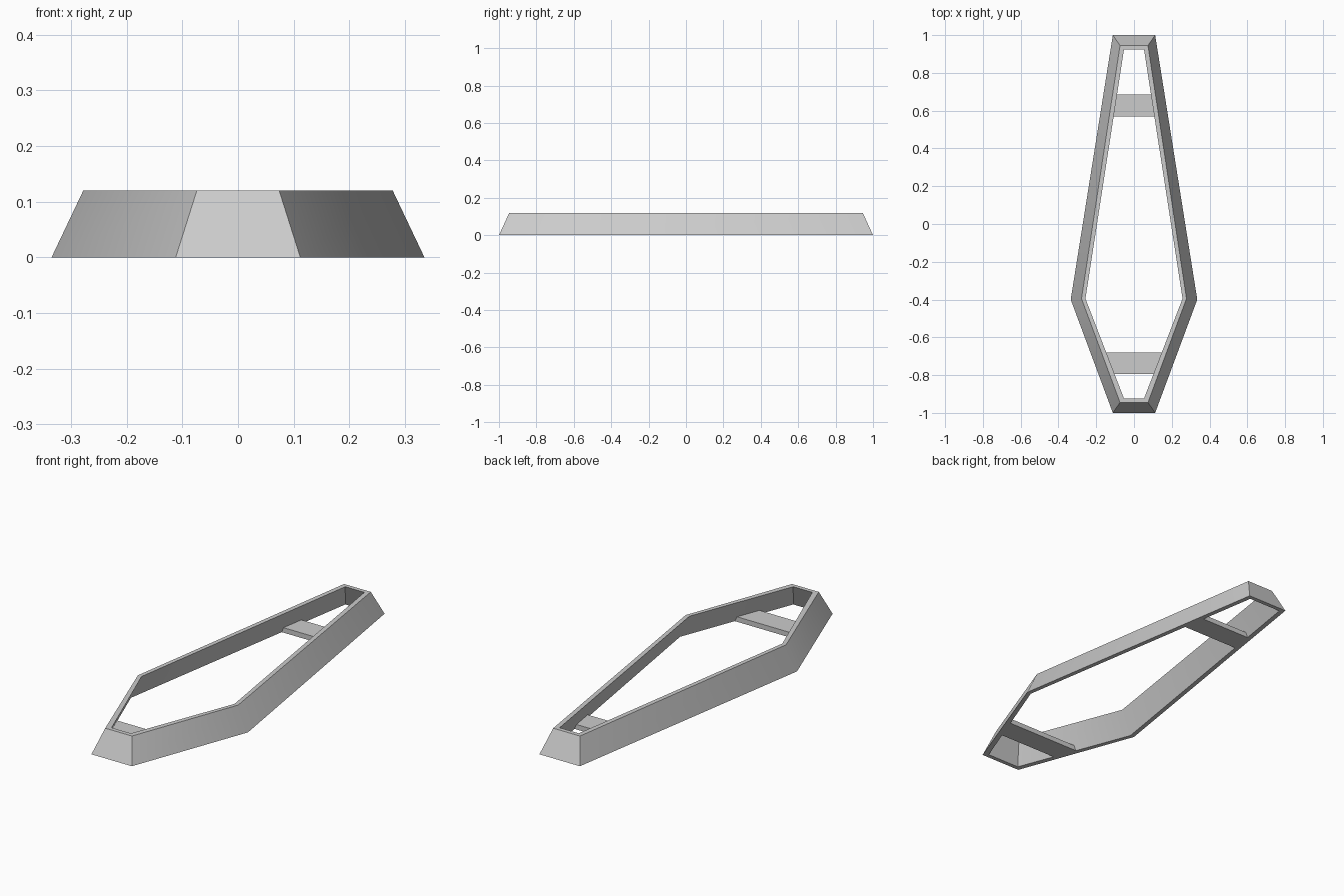
import bpy
import bmesh
from math import radians

if "Cube" in bpy.data.objects:
    bpy.data.objects.remove(bpy.data.objects["Cube"], do_unlink=True)

HEIGHT = 0.12
WALL = 0.022

grey = bpy.data.materials.new("plain_grey")
grey.use_nodes = True
colour = (0.6, 0.6, 0.6, 1)
grey.diffuse_color = colour
grey.node_tree.nodes["Principled BSDF"].inputs["Base Color"].default_value = colour


def finish(name, bm):
    bmesh.ops.recalc_face_normals(bm, faces=bm.faces)
    mesh = bpy.data.meshes.new(name)
    bm.to_mesh(mesh)
    bm.free()
    mesh.materials.append(grey)
    obj = bpy.data.objects.new(name, mesh)
    bpy.context.collection.objects.link(obj)
    bpy.ops.object.select_all(action='DESELECT')
    obj.select_set(True)
    bpy.context.view_layer.objects.active = obj
    bpy.ops.object.shade_smooth_by_angle(angle=radians(30))
    return obj


def outline(end, wide, length, shoulder, z):
    """Six-sided tapered outline, mirrored across the centre line."""
    side = [(end, -length), (wide, shoulder), (end, length)]
    loop = side + [(-x, y) for x, y in reversed(side)]
    return [(x, y, z) for x, y in loop]


# Hollow sloping frame: outer bottom, outer top, inner top, inner bottom
def build_frame():
    bm = bmesh.new()
    rings = [
        outline(0.112, 0.335, 1.0, -0.4, 0),
        outline(0.074, 0.278, 0.945, -0.395, HEIGHT),
        outline(0.053, 0.257, 0.924, -0.395, HEIGHT),
        outline(0.091, 0.313, 0.979, -0.4, 0),
    ]
    loops = [[bm.verts.new(p) for p in ring] for ring in rings]
    for a, b in zip(loops, loops[1:] + loops[:1]):
        for i in range(6):
            j = (i + 1) % 6
            bm.faces.new((a[i], a[j], b[j], b[i]))
    return finish("sloping_frame", bm)


def half_width(y):
    """Half width of the frame's inside at floor level."""
    run = (1 - y) / 1.4 if y > -0.4 else (1 + y) / 0.6
    return 0.112 + 0.223 * run - WALL


# Flat cross slats, cut to the taper of the frame
def build_slat(name, y0, y1, thick=0.025):
    bm = bmesh.new()
    corners = [(s * half_width(y), y) for s, y in
               ((-1, y0), (1, y0), (1, y1), (-1, y1))]
    base = bm.faces.new([bm.verts.new((x, y, 0)) for x, y in corners])
    top = bmesh.ops.extrude_face_region(bm, geom=[base], use_keep_orig=True)
    for v in top["geom"]:
        if isinstance(v, bmesh.types.BMVert):
            v.co.z = thick
            v.co.x *= 0.97
    return finish(name, bm)


build_frame()
build_slat("front_slat", -0.795, -0.68)
build_slat("back_slat", 0.57, 0.685)
